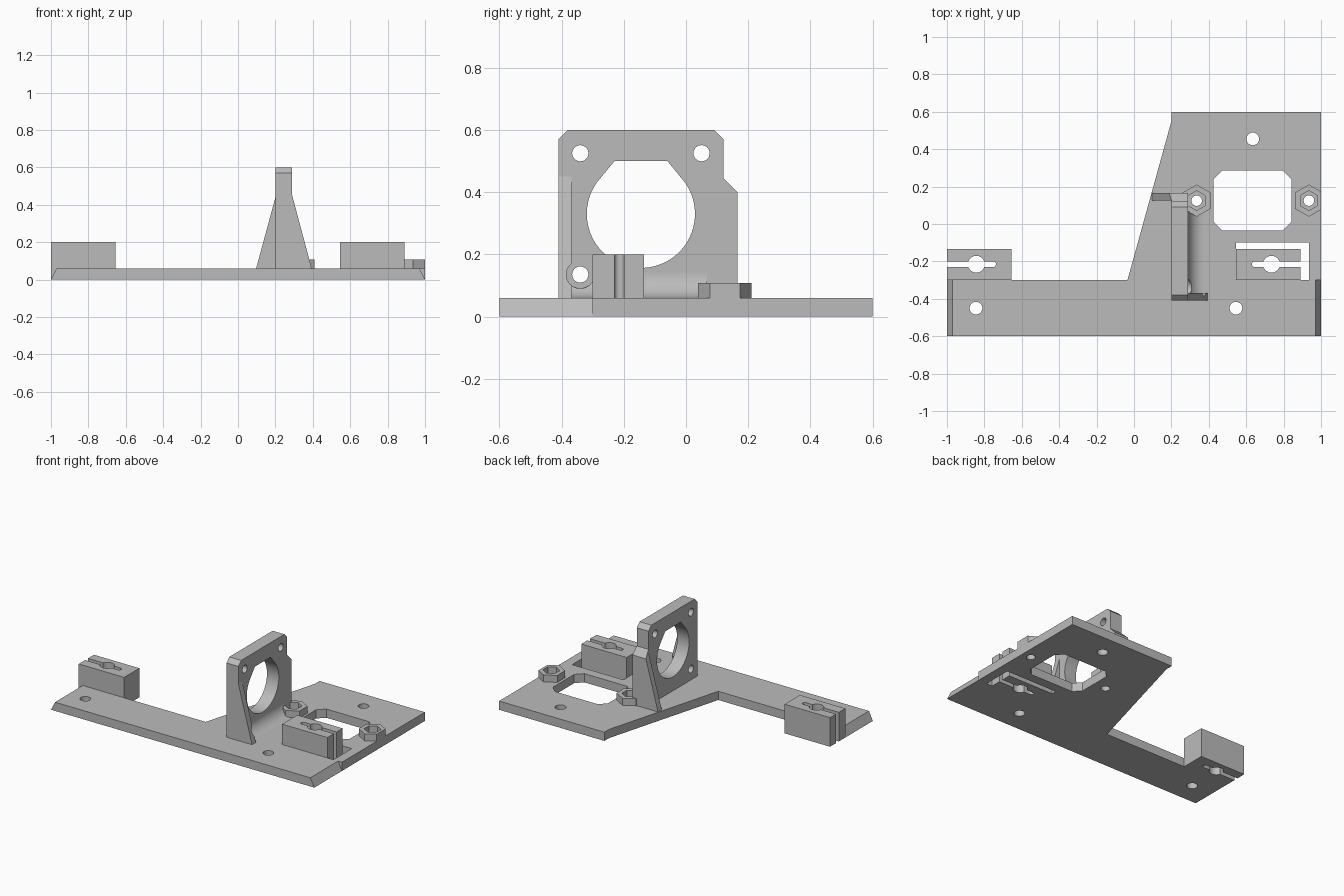
import bpy, bmesh
from math import pi, cos, sin, radians

if "Cube" in bpy.data.objects:
    bpy.data.objects.remove(bpy.data.objects["Cube"], do_unlink=True)

grey = bpy.data.materials.new("plain grey")
grey.use_nodes = True
COLOUR = (0.5, 0.5, 0.5, 1)
grey.diffuse_color = COLOUR
grey.node_tree.nodes["Principled BSDF"].inputs["Base Color"].default_value = COLOUR

PLACE = {"x": lambda u, v, w: (w, u, v),
         "y": lambda u, v, w: (u, w, v),
         "z": lambda u, v, w: (u, v, w)}


def prism(name, points, axis, start, end):
    """Extrude a closed profile along an axis."""
    bm = bmesh.new()
    face = bm.faces.new([bm.verts.new(PLACE[axis](u, v, start)) for u, v in points])
    top = bmesh.ops.extrude_face_region(bm, geom=[face])["geom"]
    shift = PLACE[axis](0, 0, end - start)
    bmesh.ops.translate(bm, vec=shift, verts=[g for g in top if isinstance(g, bmesh.types.BMVert)])
    bmesh.ops.recalc_face_normals(bm, faces=bm.faces)
    mesh = bpy.data.meshes.new(name)
    bm.to_mesh(mesh)
    bm.free()
    mesh.materials.append(grey)
    obj = bpy.data.objects.new(name, mesh)
    bpy.context.collection.objects.link(obj)
    return obj


def arc(u, v, r, first=0, last=360, n=32):
    closed = last - first == 360
    steps = n if closed else n + 1
    return [(u + r * cos(radians(first + (last - first) * i / n)),
             v + r * sin(radians(first + (last - first) * i / n))) for i in range(steps)]


def hexagon(u, v, r):
    return arc(u, v, r, 30, 390, 6)


def rect(u0, u1, v0, v1, c=0):
    """Rectangle, with its corners cut when c is given."""
    if not c:
        return [(u0, v0), (u1, v0), (u1, v1), (u0, v1)]
    return [(u0 + c, v0), (u1 - c, v0), (u1, v0 + c), (u1, v1 - c),
            (u1 - c, v1), (u0 + c, v1), (u0, v1 - c), (u0, v0 + c)]


def cut(obj, points, axis, start, end):
    """Subtract an extruded profile."""
    cutter = prism("cutter", points, axis, start, end)
    cutter.hide_render = True
    mod = obj.modifiers.new("cut", "BOOLEAN")
    mod.operation, mod.solver, mod.object = "DIFFERENCE", "EXACT", cutter
    bpy.context.view_layer.objects.active = obj
    bpy.ops.object.modifier_apply(modifier=mod.name)
    bpy.data.objects.remove(cutter, do_unlink=True)


T = 0.06            # plate thickness
NUTS = [(0.335, 0.125), (0.935, 0.125)]
parts = []

# Base plate with sloped arm ends, window, clamp pocket and screw holes
plate = prism("base_plate", [(-1, -0.6), (1, -0.6), (1, 0.6), (0.2, 0.6), (0.2, 0.55),
                             (-0.035, -0.3), (-1, -0.3)], "z", 0, T)
for s in (-1, 1):
    cut(plate, [(s, 0), (s * 0.955, 0.09), (s * 1.1, 0.09), (s * 1.1, 0)], "y", -0.7, -0.3)
cut(plate, rect(0.425, 0.842, -0.035, 0.286, 0.046), "z", -0.1, 0.2)
cut(plate, rect(0.545, 0.935, -0.3, -0.1), "z", -0.1, 0.2)
for x, y in [(0.635, 0.455), (0.545, -0.45), (-0.845, -0.45)]:
    cut(plate, arc(x, y, 0.034), "z", -0.1, 0.2)
parts.append(plate)

# Hexagonal nut holders, trimmed at the plate edge
for i, (x, y) in enumerate(NUTS):
    cut(plate, arc(x, y, 0.028), "z", -0.1, 0.2)
    boss = prism(f"nut_holder_{i + 1}", hexagon(x, y, 0.086), "z", T, 0.108)
    cut(boss, hexagon(x, y, 0.053), "z", T - 0.05, 0.2)
    cut(boss, rect(1, 1.2, -0.2, 0.4), "z", 0, 0.2)
    parts.append(boss)

# Rod clamps: keyhole slot open to the outer end
for name, x0, side in [("right_clamp", -1, -1), ("left_clamp", 0.545, 1)]:
    clamp = prism(name, rect(x0, x0 + 0.345, -0.3, -0.135), "z", 0, 0.2)
    mid = x0 + (0.157 if side < 0 else 0.19)
    inner = mid - side * 0.09
    slot = arc(inner, -0.215, 0.015, 90, 270, 12)
    slot += [(mid + 0.3 * side, -0.23), (mid + 0.3 * side, -0.2)]
    if side < 0:
        slot = [(2 * inner - u if i < 13 else u, v) for i, (u, v) in enumerate(slot)]
    cut(clamp, slot, "z", -0.1, 0.3)
    cut(clamp, arc(mid, -0.215, 0.045), "z", -0.1, 0.3)
    parts.append(clamp)

# Upright motor mount with a flat-topped bore and three screw holes
mount = prism("motor_mount", [(-0.41, T), (0.165, T), (0.165, 0.4), (0.12, 0.445), (0.12, 0.57),
                              (0.09, 0.6), (-0.38, 0.6), (-0.41, 0.57)], "x", 0.2, 0.29)
bore = arc(-0.145, 0.33, 0.174, 145, 395, 36) + [(-0.06, 0.5), (-0.23, 0.5)]
cut(mount, bore, "x", 0.1, 0.4)
for y, z in [(-0.34, 0.525), (0.05, 0.525), (-0.34, 0.135)]:
    cut(mount, arc(y, z, 0.026), "x", 0.1, 0.4)
parts.append(mount)

# Bracing ribs on opposite sides of the mount
rear_rib = prism("rear_rib", [(0.097, T), (0.2, T), (0.2, 0.44)], "y", 0.125, 0.165)
cut(rear_rib, [(0.1, 0.465), (0.2, 0.365), (0.2, 0.6), (0.1, 0.6)], "x", 0, 0.3)
front_rib = prism("front_rib", [(0.29, T), (0.394, T), (0.29, 0.45)], "y", -0.41, -0.368)

# Concave fillet at the foot of the mount, cleared around the low screw
fillet = prism("foot_fillet", [(0.29, T)] + arc(0.372, T + 0.082, 0.082, 270, 180, 14),
               "y", -0.368, 0.067)
for obj in (front_rib, fillet):
    cut(obj, arc(-0.34, 0.135, 0.045), "x", 0.29, 0.5)
parts += [rear_rib, front_rib, fillet]

# Smooth the curved walls and keep the edges crisp
bpy.ops.object.select_all(action="DESELECT")
for obj in parts:
    obj.select_set(True)
bpy.context.view_layer.objects.active = plate
bpy.ops.object.shade_smooth_by_angle(angle=radians(25))
